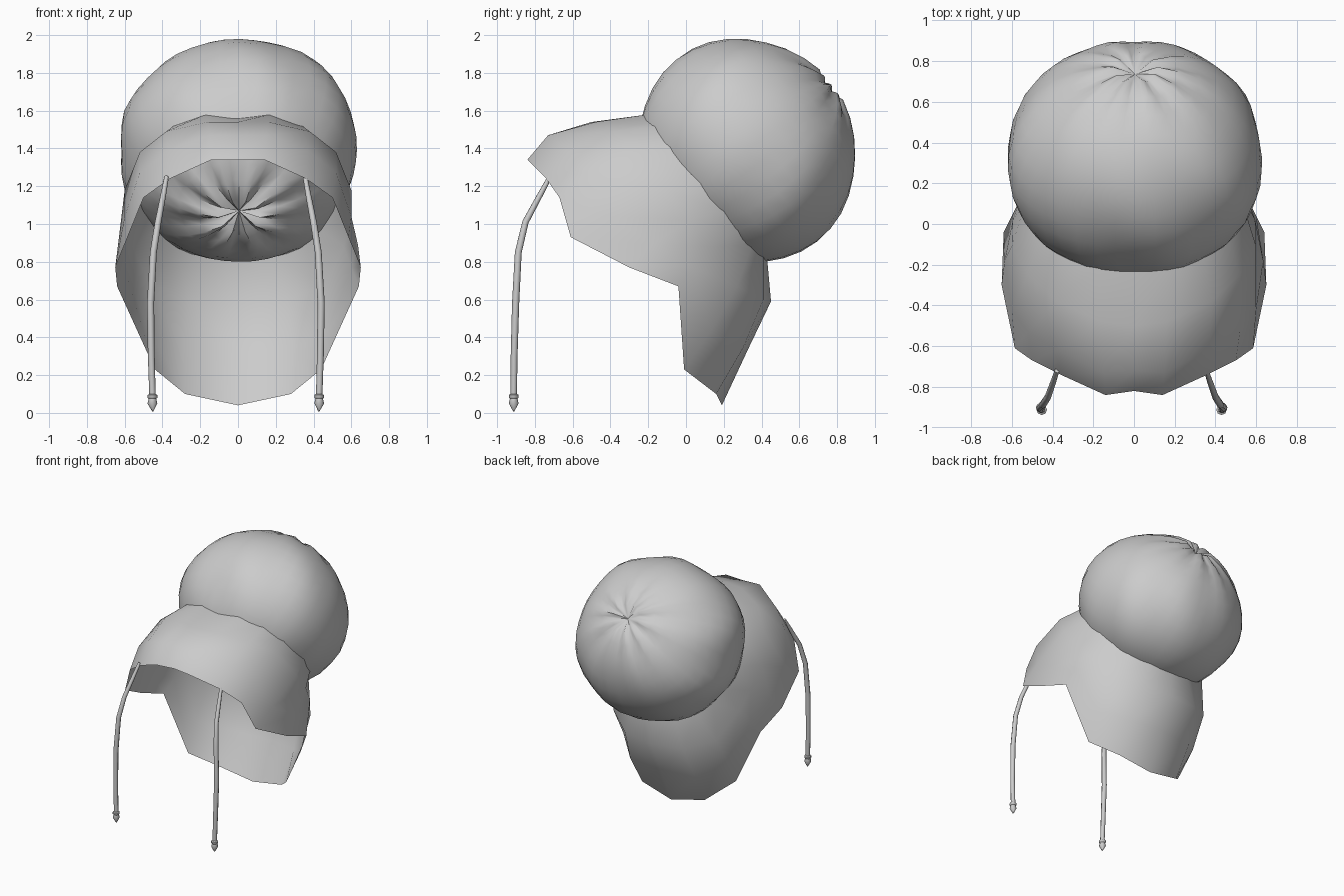
import bpy, bmesh, math, random
from mathutils import Vector

if "Cube" in bpy.data.objects:
    bpy.data.objects.remove(bpy.data.objects["Cube"])

random.seed(11)
cloth = bpy.data.materials.new("grey cloth")
cloth.diffuse_color = (0.6, 0.6, 0.6, 1)
cloth.use_nodes = True
cloth.node_tree.nodes["Principled BSDF"].inputs["Base Color"].default_value = cloth.diffuse_color


def finish(bm, name, angle):
    bmesh.ops.recalc_face_normals(bm, faces=bm.faces)
    me = bpy.data.meshes.new(name)
    bm.to_mesh(me)
    bm.free()
    ob = bpy.data.objects.new(name, me)
    bpy.context.collection.objects.link(ob)
    me.materials.append(cloth)
    bpy.ops.object.select_all(action='DESELECT')
    ob.select_set(True)
    bpy.context.view_layer.objects.active = ob
    bpy.ops.object.shade_smooth_by_angle(angle=math.radians(angle))
    return ob


def skin(bm, rows):
    for a, b in zip(rows, rows[1:]):
        n = len(a)
        for i in range(n):
            j = (i + 1) % n
            bm.faces.new((a[i], a[j], b[j], b[i]))


# Hood with neck curtain: half rows from top centre down to back centre,
# running from the free edge to the seam with the puffed crown
hood_rows = [
    [(0, -.82, 1.34), (.14, -.84, 1.34), (.36, -.74, 1.24), (.50, -.67, 1.14), (.585, -.61, .93),
     (.65, -.30, .77), (.64, -.04, .67), (.44, -.01, .23), (.28, .16, .10), (0, .19, .04)],
    [(0, -.72, 1.47), (.15, -.73, 1.47), (.37, -.62, 1.39), (.52, -.53, 1.27), (.60, -.42, 1.04),
     (.635, -.18, .89), (.60, .04, .77), (.47, .13, .43), (.29, .30, .34), (0, .33, .34)],
    [(0, -.50, 1.54), (.16, -.48, 1.54), (.38, -.38, 1.49), (.52, -.25, 1.38), (.60, -.11, 1.18),
     (.595, .02, 1.02), (.56, .12, .88), (.46, .27, .67), (.26, .41, .60), (0, .45, .59)],
    [(0, -.20, 1.56), (.17, -.20, 1.58), (.34, -.14, 1.52), (.46, -.05, 1.41), (.535, .10, 1.22),
     (.50, .21, 1.07), (.435, .28, .97), (.33, .35, .89), (.18, .41, .835), (0, .43, .81)],
]
bm = bmesh.new()
rows = []
for half in hood_rows:
    loop = half + [(-x, y, z) for x, y, z in half[-2:0:-1]]
    rows.append([bm.verts.new(p) for p in loop])
skin(bm, rows)
finish(bm, "hood", 60)

# Puffed crown: lumpy ball, gathered into pleats at both poles
SEG, RINGS = 40, 18
centre = Vector((.005, .32, 1.39))
axis = Vector((0, .79, .61)).normalized()
side = Vector((1, 0, 0))
up = side.cross(axis)
lumps = [(random.randint(3, 9), random.uniform(0, 6.28), random.uniform(1, 5)) for _ in range(6)]
bm = bmesh.new()
rows = []
for r in range(1, RINGS):
    phi = math.pi * r / RINGS
    s_phi, c_phi = math.sin(phi), math.cos(phi)
    ring = []
    for s in range(SEG):
        th = 2 * math.pi * s / SEG
        bump = sum(math.sin(k * th + a + f * phi) for k, a, f in lumps) * .009
        square = -.012 * math.cos(4 * th)
        rad = .61 * s_phi * (1 + (bump + square) * s_phi)
        pleat = math.cos(10 * th + .6 * math.sin(3 * th))
        depth = .028 if c_phi < 0 else .014
        h = .565 * c_phi + math.copysign(depth, c_phi) * pleat * abs(c_phi) ** 5
        ring.append(bm.verts.new(centre + axis * h + side * rad * 1.045 * math.cos(th)
                                 + up * rad * math.sin(th)))
    rows.append(ring)
skin(bm, rows)
for ring, h in ((rows[0], .525), (rows[-1], -.525)):
    tip = bm.verts.new(centre + axis * h)
    for s in range(SEG):
        bm.faces.new((tip, ring[s], ring[(s + 1) % SEG]))
finish(bm, "puffed_crown", 60)

# Tie cords with a knotted, pointed end: (x, y, z, radius)
cord = [(.355, -.72, 1.25, .012), (.375, -.78, 1.14, .015), (.40, -.85, 1.01, .017),
        (.425, -.888, .85, .018), (.44, -.902, .58, .019), (.436, -.91, .30, .018),
        (.43, -.912, .10, .017), (.43, -.912, .095, .026), (.43, -.912, .08, .026),
        (.43, -.912, .075, .020), (.43, -.912, .05, .026), (.428, -.912, .008, .003)]
for name, sx, shift in (("left_cord", -1, -.023), ("right_cord", 1, 0)):
    bm = bmesh.new()
    rows = []
    pts = [Vector((sx * x + shift, y, z)) for x, y, z, _ in cord]
    for i, p in enumerate(pts):
        d = (pts[min(i + 1, len(pts) - 1)] - pts[max(i - 1, 0)]).normalized()
        u = d.cross(Vector((0, 1, 0))).normalized()
        v = d.cross(u)
        rows.append([bm.verts.new(p + cord[i][3] * (u * math.cos(k * math.pi / 4)
                                                    + v * math.sin(k * math.pi / 4)))
                     for k in range(8)])
    skin(bm, rows)
    bm.faces.new(rows[0])
    bm.faces.new(rows[-1])
    finish(bm, name, 50)
